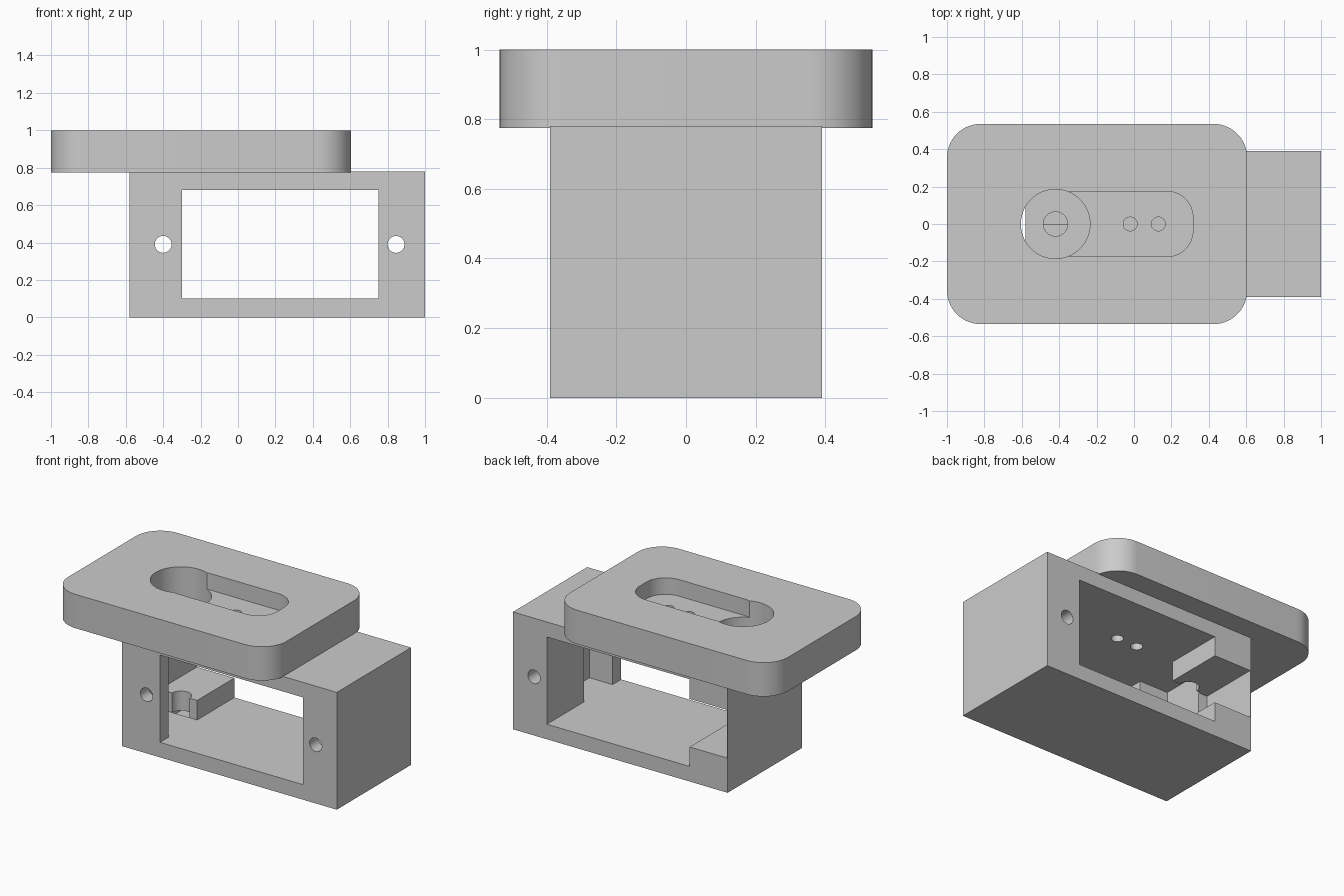
import bpy
import bmesh
from math import cos, sin, pi, radians

cube = bpy.data.objects.get("Cube")
if cube:
    bpy.data.objects.remove(cube, do_unlink=True)

grey = bpy.data.materials.new("plain grey")
grey.use_nodes = True
grey.diffuse_color = (0.6, 0.6, 0.6, 1)
grey.node_tree.nodes["Principled BSDF"].inputs["Base Color"].default_value = (0.6, 0.6, 0.6, 1)


def prism(name, outline, low, high, axis="z"):
    """Extrude a counter-clockwise outline along z, or an x-z outline along y."""
    bm = bmesh.new()
    place = (lambda u, v, w: (u, v, w)) if axis == "z" else (lambda u, v, w: (u, w, v))
    bottom = [bm.verts.new(place(u, v, low)) for u, v in outline]
    top = [bm.verts.new(place(u, v, high)) for u, v in outline]
    bm.faces.new(bottom[::-1])
    bm.faces.new(top)
    for i in range(len(outline)):
        j = (i + 1) % len(outline)
        bm.faces.new((bottom[i], bottom[j], top[j], top[i]))
    bmesh.ops.recalc_face_normals(bm, faces=bm.faces)
    mesh = bpy.data.meshes.new(name)
    bm.to_mesh(mesh)
    bm.free()
    mesh.materials.append(grey)
    obj = bpy.data.objects.new(name, mesh)
    bpy.context.scene.collection.objects.link(obj)
    return obj


def rect(x0, x1, y0, y1):
    return [(x0, y0), (x1, y0), (x1, y1), (x0, y1)]


def circle(x, y, r, n=48):
    return [(x + r * cos(2 * pi * i / n), y + r * sin(2 * pi * i / n)) for i in range(n)]


def rounded(x0, x1, y0, y1, r, n=14):
    corners = [(x1 - r, y1 - r), (x0 + r, y1 - r), (x0 + r, y0 + r), (x1 - r, y0 + r)]
    return [(cx + r * cos(pi / 2 * (k + i / n)), cy + r * sin(pi / 2 * (k + i / n)))
            for k, (cx, cy) in enumerate(corners) for i in range(n + 1)]


def carve(obj, *shape):
    """Subtract one prism from the part and discard the cutter."""
    cutter = prism("cutter", *shape)
    cutter.hide_render = True
    mod = obj.modifiers.new("cut", "BOOLEAN")
    mod.operation, mod.solver, mod.object = "DIFFERENCE", "EXACT", cutter
    bpy.context.view_layer.objects.active = obj
    bpy.ops.object.modifier_apply(modifier=mod.name)
    bpy.data.objects.remove(cutter, do_unlink=True)


# Housing block with its through window
housing = prism("housing", rect(-0.58, 1.0, -0.39, 0.39), 0, 0.78)
carve(housing, rect(-0.30, 0.75, 0.10, 0.68), -0.5, 0.5, "y")
# Wider pocket behind the front wall
carve(housing, rect(-0.51, 0.92, -0.30, 0.0), 0.10, 0.68)
# Notch at the rear, leaving a thin outer skin
carve(housing, rect(-0.575, -0.25, 0.23, 0.55), -0.01, 0.5, "y")
# Vertical shaft hole, then the screw holes
carve(housing, circle(-0.42, 0, 0.065), 0.10, 0.9)
for x in (-0.40, 0.845):
    carve(housing, circle(x, 0.39, 0.045), -0.5, 0.5, "y")

# Rounded top plate with a round opening and a shallow slot
plate = prism("top_plate", rounded(-1.0, 0.605, -0.535, 0.535, 0.18), 0.775, 1.0)
carve(plate, circle(-0.42, 0, 0.185, 64), 0.7, 1.1)
carve(plate, rounded(-0.45, 0.315, -0.175, 0.175, 0.14), 0.89, 1.1)

# Small pin holes through the slot floor into the window
for x in (-0.02, 0.13):
    for part in (plate, housing):
        carve(part, circle(x, 0, 0.037, 32), 0.6, 1.1)

# Smooth the curved walls, keep edges sharp
bpy.ops.object.select_all(action="DESELECT")
for part in (housing, plate):
    part.select_set(True)
bpy.context.view_layer.objects.active = plate
bpy.ops.object.shade_smooth_by_angle(angle=radians(30))
